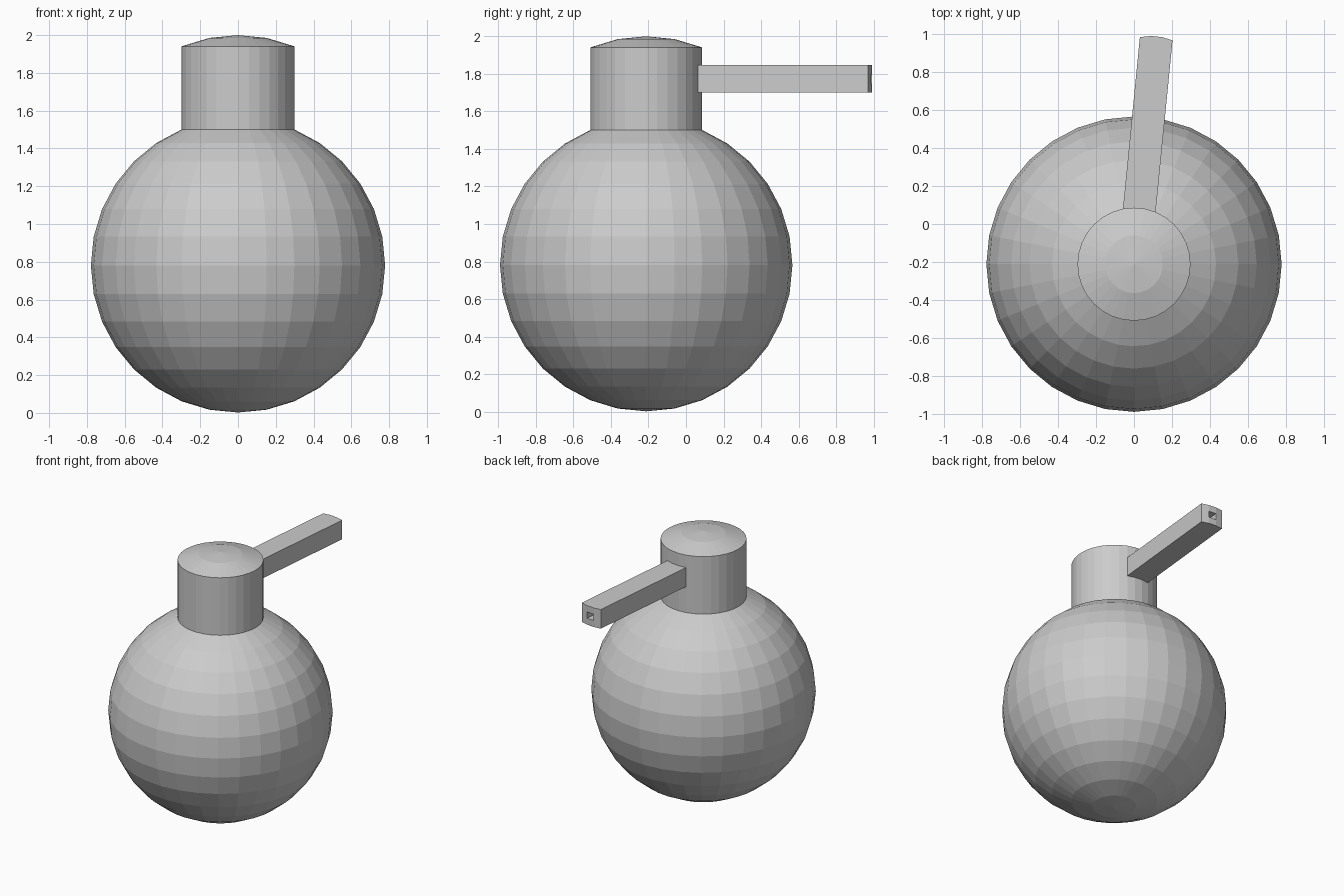
import bpy, bmesh, math
from mathutils import Vector

if "Cube" in bpy.data.objects:
    bpy.data.objects.remove(bpy.data.objects["Cube"])

SEG, R = 32, 0.779
CENTRE = Vector((0, -0.212, 0.781))
NECK_LIFT = 0.44


def ring_at(deg, lift=0.0):
    a = math.radians(deg)
    return R * math.cos(a), R * math.sin(a) + lift


def extrude(bm, faces, offset):
    """Extrude a face region along an offset and return the moved faces."""
    res = bmesh.ops.extrude_face_region(bm, geom=faces)["geom"]
    old = [f for f in faces if f.is_valid and f not in res]
    if old:
        bmesh.ops.delete(bm, geom=old, context='FACES_ONLY')
    bmesh.ops.translate(bm, vec=offset,
                        verts=[g for g in res if isinstance(g, bmesh.types.BMVert)])
    return [g for g in res if isinstance(g, bmesh.types.BMFace)]


# Round body, then a straight neck, then the lifted cap
profile = [ring_at(-90 + 11.25 * i) for i in range(1, 15)]
neck_r = profile[-1][0]
spout_z = [1.70, 1.749, 1.797, 1.846]
profile += [(neck_r, z - CENTRE.z) for z in spout_z]
profile += [ring_at(67.5, NECK_LIFT), ring_at(78.75, NECK_LIFT)]

bm = bmesh.new()
rings = []
for r, z in profile:
    rings.append([bm.verts.new(CENTRE + Vector((r * math.cos(math.tau * i / SEG),
                                               r * math.sin(math.tau * i / SEG), z)))
                  for i in range(SEG)])
bottom = bm.verts.new(CENTRE - Vector((0, 0, R)))
top = bm.verts.new(CENTRE + Vector((0, 0, R + NECK_LIFT)))

grid = {}
for j in range(len(rings) - 1):
    for i in range(SEG):
        k = (i + 1) % SEG
        grid[j, i] = bm.faces.new((rings[j][i], rings[j][k], rings[j + 1][k], rings[j + 1][i]))
for i in range(SEG):
    k = (i + 1) % SEG
    bm.faces.new((bottom, rings[0][k], rings[0][i]))
    bm.faces.new((top, rings[-1][i], rings[-1][k]))

# Spout drawn out of three neck columns, with a square hole in its end
a = math.radians(84.375)
direction = Vector((math.cos(a), math.sin(a), 0))
patch = [grid[j, i] for j in (14, 15, 16) for i in (6, 7, 8)]
end = extrude(bm, patch, direction * 0.91)
mid = sum((f.calc_center_median() for f in end), Vector()) / len(end)
hole = min(end, key=lambda f: (f.calc_center_median() - mid).length)
extrude(bm, [hole], direction * -0.45)

loose = [v for v in bm.verts if not v.link_faces]
bmesh.ops.delete(bm, geom=loose, context='VERTS')
bmesh.ops.recalc_face_normals(bm, faces=bm.faces[:])
mesh = bpy.data.meshes.new("flask_with_spout")
bm.to_mesh(mesh)
bm.free()
bpy.context.collection.objects.link(bpy.data.objects.new("flask_with_spout", mesh))
